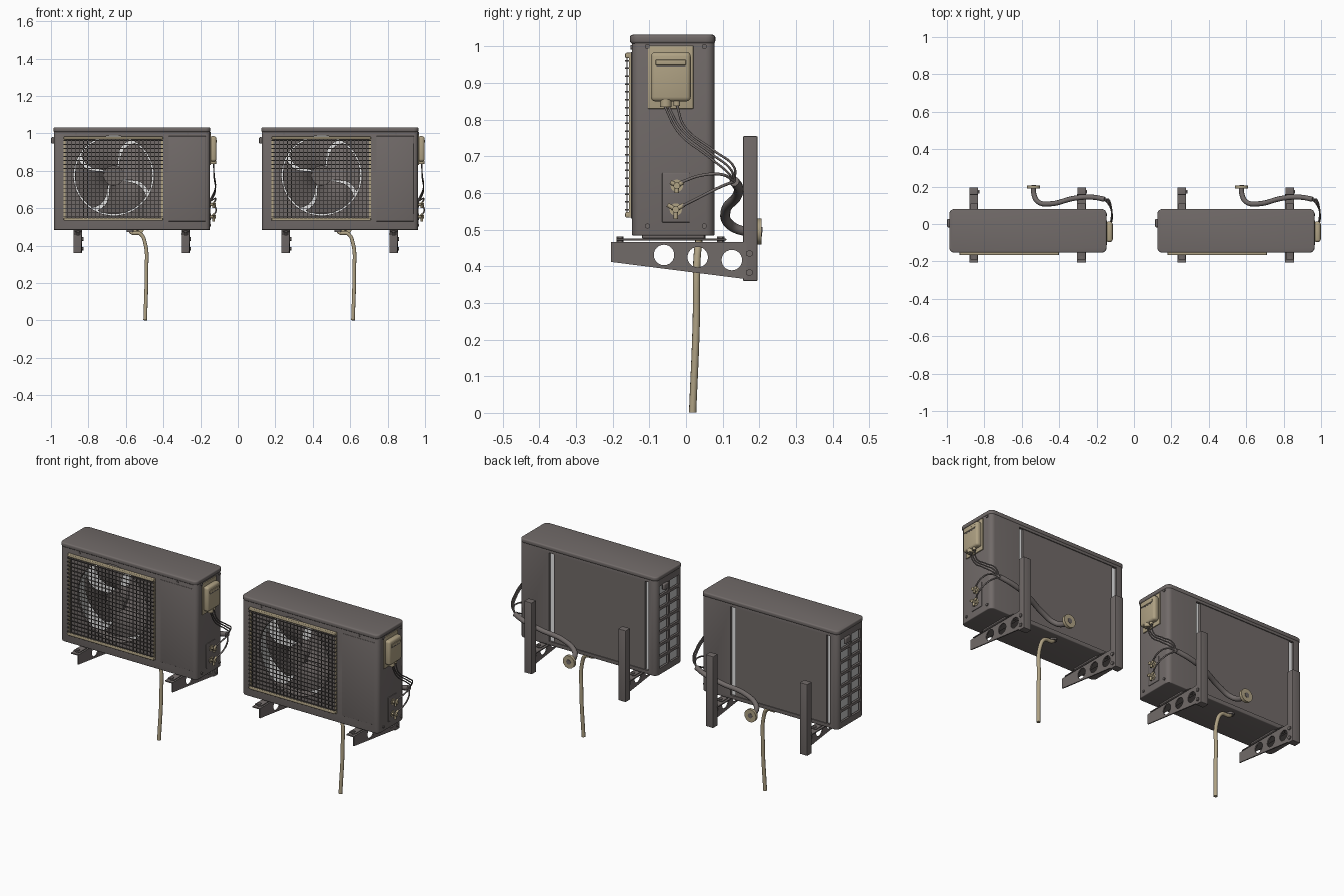
import bpy, bmesh, math
from mathutils import Matrix, Vector

if "Cube" in bpy.data.objects:
    bpy.data.objects.remove(bpy.data.objects["Cube"], do_unlink=True)

parts = []


def material(name, r, g, b):
    m = bpy.data.materials.new(name)
    m.use_nodes = True
    m.diffuse_color = (r, g, b, 1)
    m.node_tree.nodes["Principled BSDF"].inputs["Base Color"].default_value = (r, g, b, 1)
    return m


CASE = material("warm grey casing", .165, .145, .14)
WIRE = material("grille wire grey", .12, .106, .102)
BEIGE = material("beige plastic", .43, .36, .23)
COIL = material("white coil", .9, .9, .9)
MESH = material("side coil grey", .55, .55, .55)


def finish(name, bm, mat, bevel=0.0, corner=0.0):
    if corner:
        upright = [e for e in bm.edges
                   if abs(e.verts[0].co.z - e.verts[1].co.z) > .9 * e.calc_length()]
        bmesh.ops.bevel(bm, geom=upright, offset=corner, segments=5, profile=.5,
                        affect='EDGES')
    me = bpy.data.meshes.new(name)
    bmesh.ops.recalc_face_normals(bm, faces=bm.faces)
    bm.to_mesh(me)
    bm.free()
    ob = bpy.data.objects.new(name, me)
    bpy.context.collection.objects.link(ob)
    if mat:
        me.materials.append(mat)
        parts.append(ob)
    if bevel:
        mod = ob.modifiers.new("bevel", 'BEVEL')
        mod.width, mod.segments, mod.limit_method = bevel, 3, 'ANGLE'
        apply_mod(ob, mod)
    return ob


def apply_mod(ob, mod):
    bpy.ops.object.select_all(action='DESELECT')
    ob.select_set(True)
    bpy.context.view_layer.objects.active = ob
    bpy.ops.object.modifier_apply(modifier=mod.name)


def add_box(bm, x, y, z):
    lo, hi = Vector((x[0], y[0], z[0])), Vector((x[1], y[1], z[1]))
    mat = Matrix.Translation((lo + hi) / 2) @ Matrix.Diagonal((*(hi - lo), 1))
    bmesh.ops.create_cube(bm, size=1, matrix=mat)


def add_rod(bm, a, b, r, sides=16):
    a, b = Vector(a), Vector(b)
    rot = (b - a).to_track_quat('Z', 'Y').to_matrix().to_4x4()
    bmesh.ops.create_cone(bm, cap_ends=True, segments=sides, radius1=r, radius2=r,
                          depth=(b - a).length,
                          matrix=Matrix.Translation((a + b) / 2) @ rot)


def boxes(name, mat, items, bevel=0.0, corner=0.0):
    bm = bmesh.new()
    for i in items:
        add_box(bm, *i)
    return finish(name, bm, mat, bevel, corner)


def rods(name, mat, items):
    bm = bmesh.new()
    for i in items:
        add_rod(bm, *i)
    return finish(name, bm, mat)


def cut(ob, cutter):
    cutter.hide_render = True
    mod = ob.modifiers.new("cut", 'BOOLEAN')
    mod.operation, mod.object, mod.solver = 'DIFFERENCE', cutter, 'EXACT'
    apply_mod(ob, mod)
    bpy.data.objects.remove(cutter, do_unlink=True)


def tube(name, mat, pts, r):
    cu = bpy.data.curves.new(name, 'CURVE')
    cu.dimensions, cu.bevel_depth, cu.bevel_resolution = '3D', r, 3
    cu.use_fill_caps, cu.resolution_u = True, 8
    sp = cu.splines.new('BEZIER')
    sp.bezier_points.add(len(pts) - 1)
    for bp, p in zip(sp.bezier_points, pts):
        bp.co = p
        bp.handle_left_type = bp.handle_right_type = 'AUTO'
    cu.materials.append(mat)
    ob = bpy.data.objects.new(name, cu)
    bpy.context.collection.objects.link(ob)
    parts.append(ob)


# Hollow casing with fan hole, rear window and side vents
FX, FZ, FR = -.098, .775, .214
case = boxes("casing", CASE, [((-.418, .418), (-.148, .078), (.484, 1.012))], .004, .024)
cut(case, boxes("cavity", None, [((-.406, .406), (-.134, .066), (.499, 1.0))], 0, .014))
cut(case, rods("fan_hole", None, [((FX, -.2, FZ), (FX, -.1, FZ), FR, 48)]))
cut(case, boxes("rear_window", None, [((-.37, .24), (.05, .1), (.505, .995))]))
vents = [((-.45, -.39), y, (.52 + .067 * i, .572 + .067 * i))
         for i in range(7) for y in ((-.12, -.043), (-.027, .05))]
cut(case, boxes("vent_cutter", None, vents))
boxes("lid", CASE, [((-.42, .42), (-.153, .08), (1.008, 1.032))], .007, .026)
boxes("front_service_panel", CASE, [((.195, .395), (-.1495, -.146), (.53, .985))], .001)
boxes("side_service_panel", CASE, [((.416, .421), (-.065, .01), (.52, .655))], .002)

# Coil and rear fin cover
boxes("coil", COIL, [((-.38, .25), (.045, .06), (.5, .999))])
boxes("side_coil", MESH, [((-.4, -.385), (-.13, .06), (.5, .999))])
boxes("rear_fin_cover", CASE, [((-.345, .212), (.061, .073), (.505, .995))])

# Fan with four broad blades separated by narrow curved gaps
bm = bmesh.new()
NR, NA = 8, 10
for k in range(4):
    grid = []
    for i in range(NR + 1):
        t = i / NR
        rad = .045 + t * (FR - .052)
        bow = math.radians(12) * math.sin(math.pi * t)
        row = []
        for j in range(NA + 1):
            s = j / NA
            a = math.radians(65 + 90 * k + s * (84 - 2 * t)) + bow
            row.append(bm.verts.new((FX + rad * math.cos(a), -.11 + .06 * s,
                                     FZ + rad * math.sin(a))))
        grid.append(row)
    for i in range(NR):
        for j in range(NA):
            bm.faces.new((grid[i][j], grid[i + 1][j], grid[i + 1][j + 1], grid[i][j + 1]))
finish("fan_blades", bm, CASE)
rods("fan_hub", CASE, [((FX, -.125, FZ), (FX, -.04, FZ), .054, 32),
                       ((FX, -.04, FZ), (FX, .044, FZ), .04, 24)])

# Front grille: frame and wire grid
X0, X1, Z0, Z1 = -.365, .165, .533, .983
boxes("grille_rails", BEIGE, [((X0, X1), (-.166, -.147), (Z0, Z0 + .015)),
                              ((X0, X1), (-.166, -.147), (Z1 - .015, Z1))], .004)
boxes("grille_sides", BEIGE, [((x, x + .009), (-.155, -.147), (Z0, Z1))
                              for x in (X0, X1 - .009)])
NH, NV = 21, 25
wires = []
for i in range(1, NH):
    z = Z0 + (Z1 - Z0) * i / NH
    wires.append(((X0, X1), (-.167, -.163), (z - .002, z + .002)))
    wires += [((x, x + .004), (-.165, -.147), (z - .002, z + .002)) for x in (X0, X1 - .004)]
for i in range(1, NV):
    x = X0 + (X1 - X0) * i / NV
    wires.append(((x - .0015, x + .0015), (-.163, -.16), (Z0 + .01, Z1 - .01)))
boxes("grille_wires", WIRE, wires)

# Electrical box on the side
boxes("box_backplate", BEIGE, [((.416, .423), (-.104, .02), (.83, 1.003))], .002)
boxes("electrical_box", BEIGE, [((.418, .452), (-.096, .013), (.85, .985))], .012)
boxes("box_slot", WIRE, [((.449, .4525), (-.08, -.002), (.944, .948))])
boxes("box_ridge", BEIGE, [((.449, .455), (-.083, 0), (.95, .964))], .002)
rods("cable_gland", BEIGE, [((.437, -.055, .835), (.437, -.055, .855), .016),
                            ((.437, -.025, .838), (.437, -.025, .855), .009)])

# Service valves
valves = []
for y, z, s in ((-.025, .62, .02), (-.028, .555, .026)):
    valves.append(((.417, y, z), (.45, y, z), .009))
    valves += [((.438, y, z), (.438, y + s * math.cos(a), z + s * math.sin(a)), .006)
               for a in (math.radians(30), math.radians(150), math.radians(270))]
    valves.append(((.417, y, z), (.423, y, z), .017))
rods("service_valves", BEIGE, valves)

# Cables, insulated pipe and wall rosette
END = (.41, .132, .632)
for n, y in enumerate((-.06, -.05, -.025)):
    d = .008 * n
    tube("power_cable", CASE, [(.437, y, .84), (.44, -.02 + d, .765 + d),
                               (.447, .06 + d, .7 + d), (.432, .115 + d, .655 + d), END], .0032)
tube("upper_valve_line", CASE, [(.44, -.012, .63), (.449, .04, .648), (.44, .1, .65), END], .004)
tube("lower_valve_line", CASE, [(.44, -.01, .565), (.45, .03, .585), (.44, .09, .615), END], .004)
tube("insulated_pipe", CASE, [END, (.35, .143, .615), (.25, .138, .59), (.12, .108, .55),
                              (.055, .118, .515), (.033, .155, .497), (.03, .2075, .495)], .0135)
rods("wall_rosette", BEIGE, [((.03, .19, .495), (.03, .206, .495), .035, 32)])

# Drain hose
tube("drain_hose", BEIGE, [(-.01, .035, .488), (-.006, .035, .472), (.045, .034, .462),
                           (.068, .03, .42), (.076, .028, .25), (.07, .018, .001)], .01)
rods("drain_collar", CASE, [((-.01, .035, .474), (-.01, .035, .488), .018)])

# Wall brackets with drilled tapering arms, posts and feet
for side, cx in (("right", -.288), ("left", .288)):
    px = cx + .016
    bm = bmesh.new()
    outline = ((-.205, .465), (.165, .465), (.165, .365), (-.205, .412))
    face = bm.faces.new([bm.verts.new((px, y, z)) for y, z in outline])
    ext = bmesh.ops.extrude_face_region(bm, geom=[face])
    bmesh.ops.translate(bm, vec=(.006, 0, 0),
                        verts=[v for v in ext["geom"] if isinstance(v, bmesh.types.BMVert)])
    arm = finish(side + "_bracket_arm", bm, CASE)
    cut(arm, rods("arm_holes", None, [((px - .05, y, z), (px + .05, y, z), .028, 24)
                                      for y, z in ((-.06, .431), (.032, .425), (.125, .417))]))
    boxes(side + "_bracket_flange", CASE, [((cx - .025, cx + .022), (-.205, .16), (.46, .466))])
    boxes(side + "_bracket_post", CASE, [((cx - .024, cx + .022), (.156, .195), (.36, .755))],
          .002)
    boxes(side + "_foot_rail", CASE, [((cx - .02, cx + .02), (-.19, .11), (.471, .476)),
                                      ((cx - .02, cx + .02), (-.12, .05), (.476, .487))], .002)
    rods(side + "_bracket_bolts", CASE,
         [((cx, y, .455), (cx, y, .481), .01, 6) for y in (-.18, .095)]
         + [((px - .01, .173, z), (px + .012, .173, z), .01, 6) for z in (.383, .435)])

# Side handle and case screws
boxes("side_handle", CASE, [((-.432, -.416), (-.018, .028), (.945, .98))], .006)
rods("case_screws", CASE, [((.416, y, z), (.423, y, z), .007) for y in (-.105, .05)
                           for z in (.51, 1.0)]
     + [((x, -.151, .998), (x, -.147, .998), .006) for x in (-.3, .3)])

# Smooth shading, then place two identical units
bpy.ops.object.select_all(action='DESELECT')
for ob in parts:
    if ob.type == 'MESH':
        ob.select_set(True)
        bpy.context.view_layer.objects.active = ob
bpy.ops.object.shade_smooth_by_angle(angle=math.radians(35))
for ob in parts:
    twin = ob.copy()
    bpy.context.collection.objects.link(twin)
    ob.name, twin.name = "first_" + ob.name, "second_" + ob.name
    ob.location.x, twin.location.x = -.567, .545
